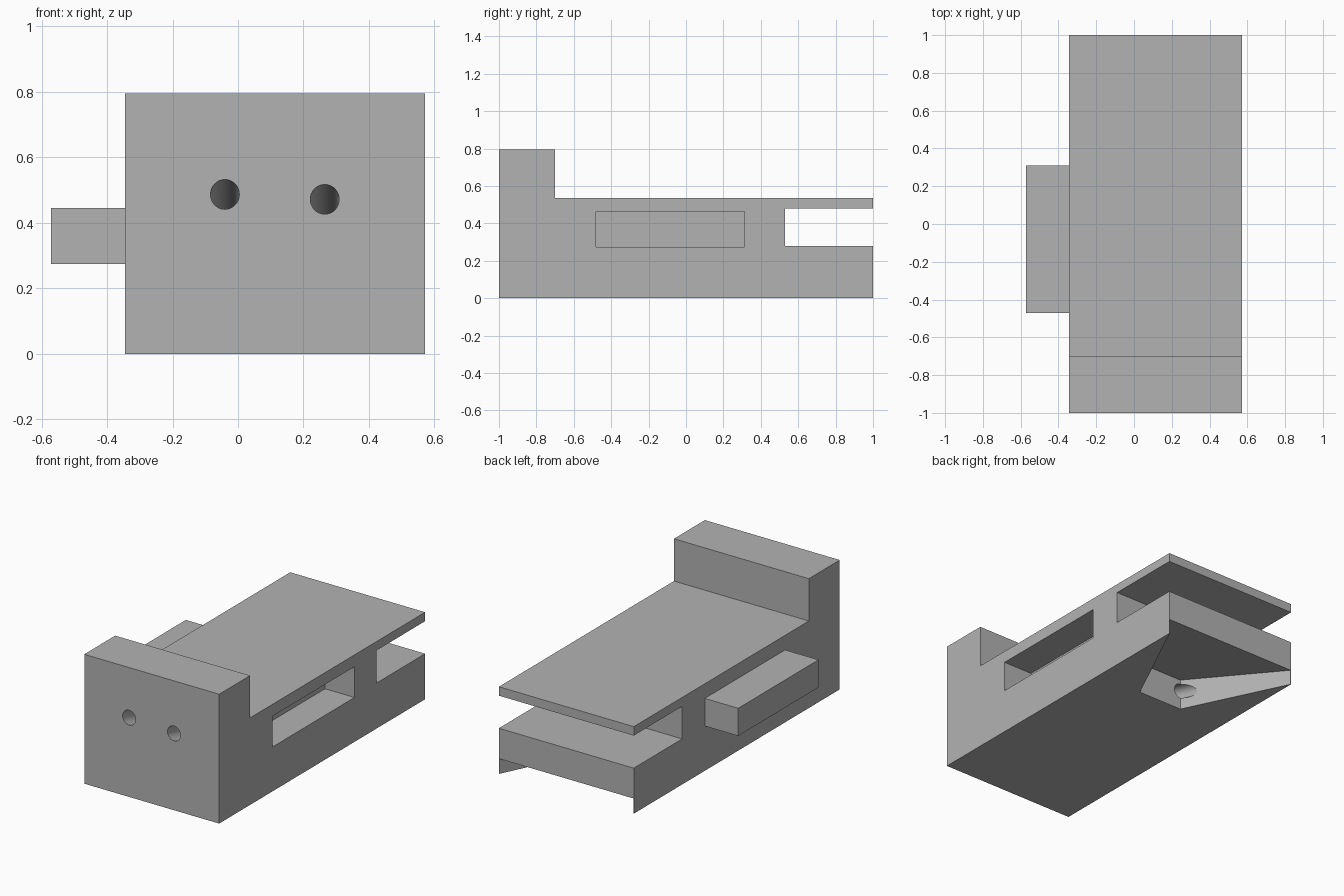
import bpy
import bmesh
from mathutils import Vector

default = bpy.data.objects.get("Cube")
if default:
    bpy.data.objects.remove(default, do_unlink=True)

# One plain grey material
grey = bpy.data.materials.new("plain grey")
grey.use_nodes = True
colour = (0.45, 0.45, 0.45, 1)
grey.diffuse_color = colour
grey.node_tree.nodes["Principled BSDF"].inputs["Base Color"].default_value = colour

LEFT, RIGHT = 0.572, -0.345
MIDDLE = (LEFT + RIGHT) / 2


def finish(name, bm):
    bmesh.ops.recalc_face_normals(bm, faces=bm.faces)
    mesh = bpy.data.meshes.new(name)
    bm.to_mesh(mesh)
    bm.free()
    mesh.materials.append(grey)
    obj = bpy.data.objects.new(name, mesh)
    bpy.context.collection.objects.link(obj)
    return obj


def loft(name, start, end):
    """Solid between two matching rings of points."""
    bm = bmesh.new()
    a = [bm.verts.new(p) for p in start]
    b = [bm.verts.new(p) for p in end]
    bm.faces.new(a)
    bm.faces.new(b[::-1])
    for i in range(len(a)):
        j = (i + 1) % len(a)
        bm.faces.new((a[j], a[i], b[i], b[j]))
    return finish(name, bm)


def box(name, x0, x1, y0, y1, z0, z1):
    ring = [(y0, z0), (y1, z0), (y1, z1), (y0, z1)]
    return loft(name, [(x0, y, z) for y, z in ring], [(x1, y, z) for y, z in ring])


def rod(name, start, end, radius):
    start, end = Vector(start), Vector(end)
    axis = end - start
    bm = bmesh.new()
    bmesh.ops.create_cone(bm, cap_ends=True, segments=48, radius1=radius,
                          radius2=radius, depth=axis.length)
    bm.transform(axis.to_track_quat("Z", "Y").to_matrix().to_4x4())
    bmesh.ops.translate(bm, verts=bm.verts, vec=(start + end) / 2)
    return finish(name, bm)


def combine(target, tool, operation):
    mod = target.modifiers.new(operation.lower(), "BOOLEAN")
    mod.operation = operation
    mod.solver = "EXACT"
    mod.object = tool
    bpy.context.view_layer.objects.active = target
    bpy.ops.object.modifier_apply(modifier=mod.name)
    bpy.data.objects.remove(tool, do_unlink=True)


# Body: side profile with a raised front wall and an open slot at the back
profile = [(-1, 0), (1, 0), (1, 0.28), (0.53, 0.28), (0.53, 0.48),
           (1, 0.48), (1, 0.535), (-0.7, 0.535), (-0.7, 0.795), (-1, 0.795)]
body = loft("body", [(RIGHT, y, z) for y, z in profile],
            [(LEFT, y, z) for y, z in profile])

# Connecting block on one side, matching socket on the other
combine(body, box("side_block", -0.572, RIGHT + 0.05, -0.47, 0.31, 0.275, 0.445), "UNION")
combine(body, box("socket_cutter", LEFT - 0.2, 0.7, -0.482, 0.314, 0.273, 0.462), "DIFFERENCE")


# Flared recess under the back, with a sloping ceiling
def recess_ring(y, half, top):
    return [(MIDDLE - half, y, -0.1), (MIDDLE + half, y, -0.1),
            (MIDDLE + half, y, top), (MIDDLE - half, y, top)]


combine(body, loft("recess_cutter", recess_ring(0.37, 0.152, 0.193),
                   recess_ring(1.001, 0.457, 0.093)), "DIFFERENCE")

# Two sloping tunnels from the front wall down to the recess
for x, z in ((-0.04, 0.487), (0.265, 0.472)):
    slope = (0.12 - z) / 1.37
    combine(body, rod("tunnel_cutter", (x, -1.1, z - 0.1 * slope),
                      (x, 0.47, z + 1.47 * slope), 0.044), "DIFFERENCE")

# Smooth tunnel walls, sharp edges elsewhere
bpy.ops.object.select_all(action="DESELECT")
body.select_set(True)
bpy.context.view_layer.objects.active = body
bpy.ops.object.shade_smooth_by_angle(angle=0.4)
